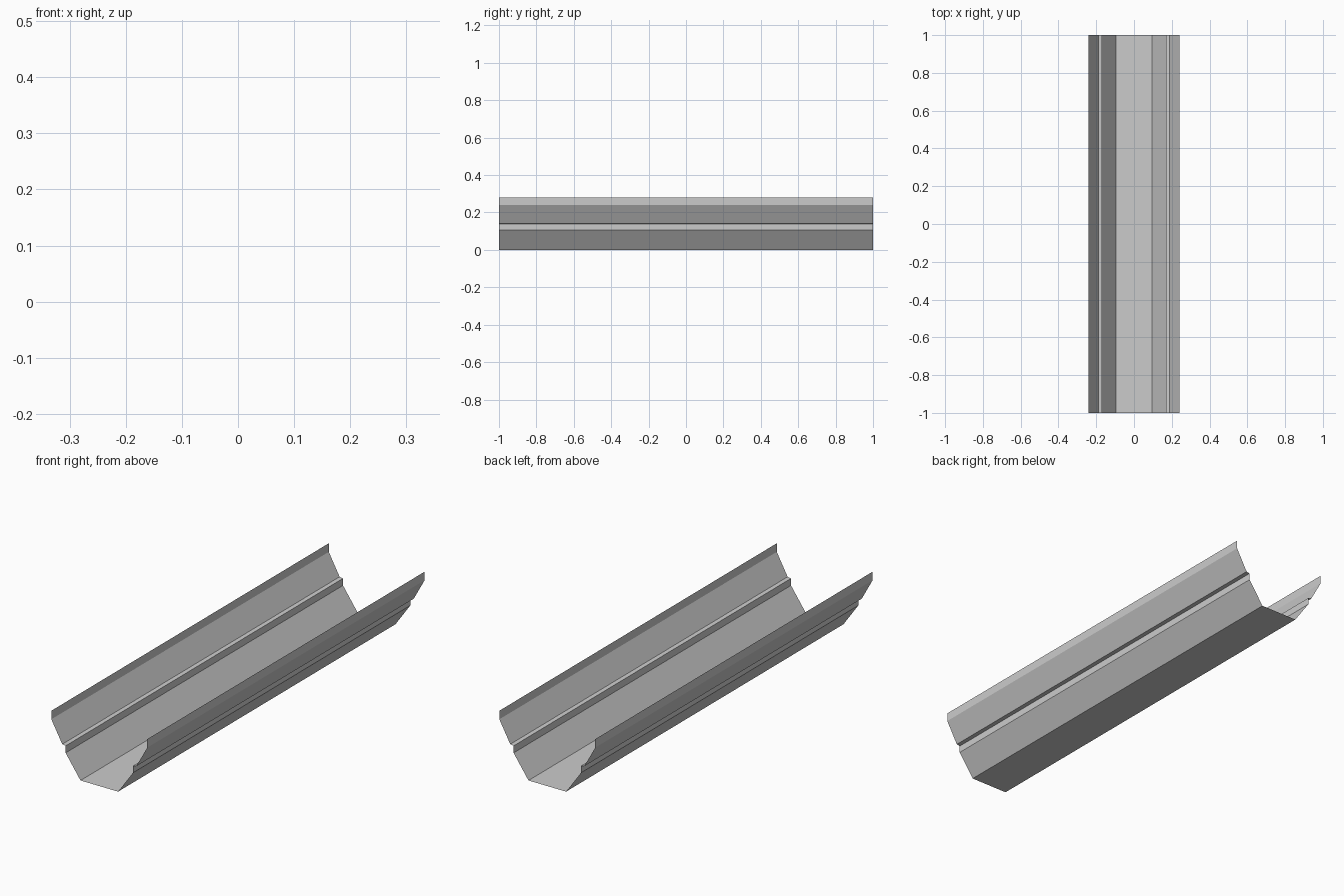
import bpy
import bmesh

if "Cube" in bpy.data.objects:
    bpy.data.objects.remove(bpy.data.objects["Cube"])

# Right half of the open sheet profile (x, z): floor corner, lower wall,
# short upright, outward ledge, upper wall, upright lip
half = [(0.095, 0.0), (0.17, 0.106), (0.17, 0.138),
        (0.187, 0.141), (0.242, 0.24), (0.242, 0.279)]
profile = [(-x, z) for x, z in reversed(half)] + half

# Channel: draw the profile at the front and sweep it along y
bm = bmesh.new()
verts = [bm.verts.new((x, -1.0, z)) for x, z in profile]
edges = [bm.edges.new(pair) for pair in zip(verts, verts[1:])]
swept = bmesh.ops.extrude_edge_only(bm, edges=edges)
moved = [g for g in swept["geom"] if isinstance(g, bmesh.types.BMVert)]
bmesh.ops.translate(bm, verts=moved, vec=(0, 2, 0))

# Make the sheet face upwards / inwards
bm.normal_update()
bmesh.ops.recalc_face_normals(bm, faces=bm.faces)
if min(bm.faces, key=lambda f: f.calc_center_median().z).normal.z < 0:
    bmesh.ops.reverse_faces(bm, faces=bm.faces)

mesh = bpy.data.meshes.new("gutter_channel")
bm.to_mesh(mesh)
bm.free()
bpy.context.collection.objects.link(bpy.data.objects.new("gutter_channel", mesh))
